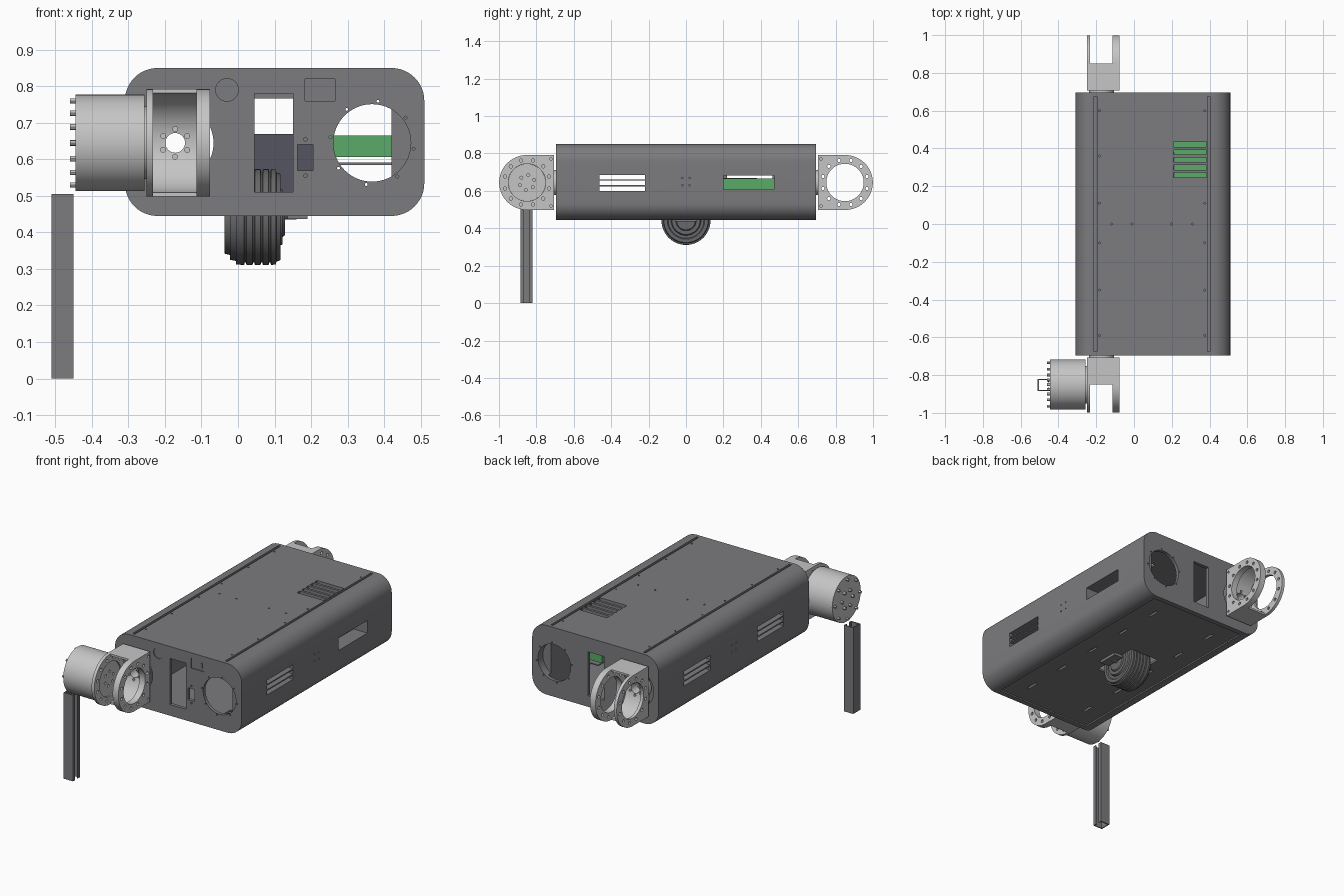
import bpy, bmesh
from math import cos, sin, pi, radians
from mathutils import Matrix, Vector

if "Cube" in bpy.data.objects:
    bpy.data.objects.remove(bpy.data.objects["Cube"])


def material(name, rgb):
    m = bpy.data.materials.new(name)
    m.use_nodes = True
    m.diffuse_color = (*rgb, 1)
    m.node_tree.nodes["Principled BSDF"].inputs["Base Color"].default_value = (*rgb, 1)
    return m


GREY = material("dark grey", (0.2, 0.197, 0.21))
METAL = material("light metal", (0.56, 0.56, 0.56))
GREEN = material("board green", (0.1, 0.4, 0.14))
BLUE = material("blue grey", (0.09, 0.09, 0.12))
RUBBER = material("wheel grey", (0.14, 0.14, 0.145))


# ---- helpers ----
def box(bm, x0, x1, y0, y1, z0, z1):
    lo, hi = Vector((x0, y0, z0)), Vector((x1, y1, z1))
    size = Matrix.Diagonal((*(hi - lo), 1))
    bmesh.ops.create_cube(bm, size=1, matrix=Matrix.Translation((lo + hi) / 2) @ size)


def cyl(bm, axis, centre, a, b, r, seg=48):
    """Cylinder along an axis from a to b; centre gives the other two coordinates."""
    mid = (a + b) / 2
    if axis == "x":
        pos, rot = (mid, *centre), Matrix.Rotation(pi / 2, 4, "Y")
    elif axis == "y":
        pos, rot = (centre[0], mid, centre[1]), Matrix.Rotation(pi / 2, 4, "X")
    else:
        pos, rot = (*centre, mid), Matrix.Identity(4)
    bmesh.ops.create_cone(bm, cap_ends=True, segments=seg, radius1=r, radius2=r,
                          depth=abs(b - a), matrix=Matrix.Translation(pos) @ rot)


def ring(bm, axis, centre, a, b, radius, count, r, start=0):
    for i in range(count):
        t = radians(start) + 2 * pi * i / count
        cyl(bm, axis, (centre[0] + radius * cos(t), centre[1] + radius * sin(t)), a, b, r, 12)


def prism(bm, pts, direction):
    face = bm.faces.new([bm.verts.new(p) for p in pts])
    out = bmesh.ops.extrude_face_region(bm, geom=[face])["geom"]
    bmesh.ops.translate(bm, vec=direction, verts=[v for v in out if isinstance(v, bmesh.types.BMVert)])


def finish(name, bm, mat):
    bmesh.ops.recalc_face_normals(bm, faces=bm.faces)
    mesh = bpy.data.meshes.new(name)
    bm.to_mesh(mesh)
    bm.free()
    mesh.materials.append(mat)
    ob = bpy.data.objects.new(name, mesh)
    bpy.context.collection.objects.link(ob)
    return ob


def activate(ob):
    bpy.ops.object.select_all(action="DESELECT")
    ob.select_set(True)
    bpy.context.view_layer.objects.active = ob


def cut(ob, bm):
    cutter = finish("cutter", bm, ob.data.materials[0])
    cutter.hide_render = True
    mod = ob.modifiers.new("cut", "BOOLEAN")
    mod.operation, mod.solver, mod.object = "DIFFERENCE", "EXACT", cutter
    activate(ob)
    bpy.ops.object.modifier_apply(modifier=mod.name)
    bpy.data.objects.remove(cutter)


def smooth(ob):
    activate(ob)
    bpy.ops.object.shade_smooth_by_angle(angle=radians(30))


def simple_box(name, mat, *dims):
    bm = bmesh.new()
    box(bm, *dims)
    return finish(name, bm, mat)


# ---- body: rounded hollow case ----
X0, X1, Y, Z0, Z1, R = -0.31, 0.51, 0.695, 0.445, 0.85, 0.09
JX, JY, JZ = -0.172, 0.85, 0.645          # joint centre
pts = []
for k, (cx, cz) in enumerate([(X1 - R, Z1 - R), (X0 + R, Z1 - R), (X0 + R, Z0 + R), (X1 - R, Z0 + R)]):
    for i in range(13):
        t = pi / 2 * (k + i / 12)
        pts.append((cx + R * cos(t), -Y, cz + R * sin(t)))
bm = bmesh.new()
prism(bm, pts, (0, 2 * Y, 0))
body = finish("body_case", bm, GREY)

bm = bmesh.new()
box(bm, -0.22, 0.42, -0.675, 0.675, 0.465, 0.835)
cut(body, bm)
bm = bmesh.new()                           # shallow recess under the case
box(bm, -0.21, 0.41, -0.665, 0.665, 0.4, 0.453)
cut(body, bm)

bm = bmesh.new()
box(bm, -0.05, 0.14, -0.145, 0.145, 0.43, 0.5)      # wheel well
for s in (-1, 1):                          # end wall openings
    a, b = s * 0.65, s * 0.72
    lo, hi = min(a, b), max(a, b)
    cyl(bm, "y", (0.367, 0.645), lo, hi, 0.106, 64)
    ring(bm, "y", (0.367, 0.645), lo, hi, 0.115, 8, 0.004, -8)
    cyl(bm, "y", (JX, JZ), lo, hi, 0.105, 64)
    box(bm, 0.045, 0.15, lo, hi, 0.51, 0.78 if s < 0 else 0.767)
box(bm, 0.163, 0.205, -0.72, -0.65, 0.57, 0.64)     # front switch and ports
for z in (0.555, 0.655):
    cyl(bm, "y", (0.185, z), -0.72, -0.685, 0.005, 12)
cyl(bm, "y", (-0.03, 0.79), -0.72, -0.69, 0.031)
box(bm, 0.183, 0.265, -0.72, -0.69, 0.76, 0.82)
for y, sides in ((-0.34, (-1, 1)), (0.34, (-1,))):  # side vents
    for s in sides:
        xa, xb = (0.4, 0.54) if s > 0 else (-0.34, -0.2)
        for i in range(3):
            box(bm, xa, xb, y - 0.122, y + 0.122, 0.6 + i * 0.031, 0.624 + i * 0.031)
box(bm, 0.4, 0.54, 0.2, 0.47, 0.608, 0.682)         # side window
for xa, xb in ((0.5, 0.54), (-0.34, -0.3)):
    ring(bm, "x", (0, 0.65), xa, xb, 0.028, 4, 0.004, 45)
for i in range(5):                         # top vent slots
    box(bm, 0.21, 0.385, 0.247 + i * 0.04, 0.273 + i * 0.04, 0.82, 0.87)
for x in (-0.204, 0.396):                  # top rails
    box(bm, x - 0.007, x + 0.007, -0.675, 0.675, 0.838, 0.87)
for y in (0.6, 0.36, 0.11, -0.1, -0.35, -0.59):
    for x in (-0.183, 0.375):
        if not (x > 0 and y == 0.36):
            cyl(bm, "z", (x, y), 0.842, 0.87, 0.005, 12)
for x in (-0.12, -0.01, 0.2, 0.31):
    cyl(bm, "z", (x, 0), 0.842, 0.87, 0.005, 12)
for x in (-0.1, 0.3):                      # underside slots
    for i in range(5):
        y = -0.52 + i * 0.26
        box(bm, x - 0.008, x + 0.008, y - 0.035, y + 0.035, 0.44, 0.48)
cut(body, bm)
smooth(body)

simple_box("port_insert", GREY, 0.24, 0.253, -0.693, -0.688, 0.775, 0.805)

# ---- inside parts ----
simple_box("circuit_block", GREEN, 0.2, 0.42, 0.2, 0.49, 0.607, 0.665)
simple_box("circuit_shelf", GREY, 0.225, 0.42, 0.2, 0.49, 0.585, 0.591)
simple_box("battery_box", BLUE, 0.0, 0.215, 0.16, 0.38, 0.49, 0.67)

# ---- wheel: stepped lathe about x ----
profile = [(-0.037, 0), (-0.037, 0.03), (-0.03, 0.03), (-0.03, 0.07), (-0.037, 0.075), (-0.037, 0.1),
           (-0.022, 0.104), (-0.022, 0.117), (-0.006, 0.12), (-0.005, 0.13)]
for x in (0.02, 0.043, 0.065, 0.087):      # tread grooves
    profile += [(x - 0.003, 0.131), (x - 0.002, 0.124), (x + 0.002, 0.124), (x + 0.003, 0.131)]
profile += [(0.104, 0.13), (0.105, 0.122), (0.116, 0.118), (0.116, 0.1), (0.11, 0.095), (0.11, 0.08),
            (0.122, 0.075), (0.122, 0.055), (0.128, 0.05), (0.128, 0)]
bm = bmesh.new()
vs = [bm.verts.new((x, 0, 0.442 + r)) for x, r in profile]
es = [bm.edges.new(p) for p in zip(vs, vs[1:])]
bmesh.ops.spin(bm, geom=vs + es, cent=(0, 0, 0.442), axis=(1, 0, 0), angle=2 * pi, steps=64)
bmesh.ops.remove_doubles(bm, verts=bm.verts, dist=0.0001)
smooth(finish("wheel", bm, RUBBER))
bm = bmesh.new()
cyl(bm, "x", (0, 0.455), 0.12, 0.16, 0.02, 24)
box(bm, 0.135, 0.19, -0.06, 0.06, 0.437, 0.47)
smooth(finish("wheel_mount", bm, GREY))

# ---- joint brackets at both ends ----
for s, name in ((-1, "front"), (1, "back")):
    cy, base = s * JY, s * 0.706
    bm = bmesh.new()
    pts = [(-0.25, base, JZ - 0.147), (-0.25, base, JZ + 0.147)]
    for i in range(33):
        t = pi / 2 - pi * i / 32
        pts.append((-0.25, cy + s * 0.149 * cos(t), JZ + 0.147 * sin(t)))
    prism(bm, pts, (0.174, 0, 0))
    bracket = finish(name + "_bracket", bm, METAL)
    bm = bmesh.new()                       # concave gap between the plates
    cyl(bm, "x", (cy, JZ), -0.232, -0.113, 0.136, 64)
    cut(bracket, bm)
    bm = bmesh.new()
    box(bm, -0.232, -0.113, min(cy, s * 1.1), max(cy, s * 1.1), 0.4, 0.9)
    cut(bracket, bm)
    bm = bmesh.new()                       # bearing hole, bolt circle, corner bolts
    cyl(bm, "x", (cy, JZ), -0.3, 0, 0.1, 64)
    ring(bm, "x", (cy, JZ), -0.3, 0, 0.122, 12, 0.009, 15)
    for z in (0.52, 0.77):
        cyl(bm, "x", (s * 0.722, z), -0.085, -0.05, 0.007, 12)
    cut(bracket, bm)
    bm = bmesh.new()                       # shaft hole and its screws
    ya, yb = sorted((s * 0.68, s * 0.78))
    cyl(bm, "y", (JX, JZ), ya, yb, 0.027, 32)
    ring(bm, "y", (JX, JZ), ya, yb, 0.038, 6, 0.007, 30)
    cut(bracket, bm)
    smooth(bracket)

    # turning collar between the bracket and the case
    bm = bmesh.new()
    cyl(bm, "y", (JX, JZ), *sorted((s * 0.66, s * 0.707)), 0.066)
    collar = finish(name + "_collar", bm, METAL)
    bm = bmesh.new()
    cyl(bm, "y", (JX, JZ), *sorted((s * 0.6, s * 0.75)), 0.027, 32)
    cut(collar, bm)
    smooth(collar)

# ---- motor on the front joint ----
bm = bmesh.new()
cyl(bm, "x", (-JY, JZ), -0.445, -0.256, 0.132, 64)
cyl(bm, "x", (-JY, JZ), -0.26, -0.24, 0.0995, 64)
motor = finish("motor", bm, METAL)
bm = bmesh.new()
ring(bm, "x", (-JY, JZ), -0.46, -0.435, 0.115, 8, 0.007)
ring(bm, "x", (-JY, JZ), -0.46, -0.435, 0.05, 6, 0.008)
ring(bm, "x", (-JY, JZ), -0.25, -0.22, 0.04, 6, 0.008, 20)
cut(motor, bm)
smooth(motor)

# ---- hanging channel with lips ----
bm = bmesh.new()
t, ya, yb = 0.006, -0.885, -0.82
sect = [(-0.51, ya), (-0.45, ya), (-0.45, ya + 0.02), (-0.45 - t, ya + 0.02), (-0.45 - t, ya + t),
        (-0.51 + t, ya + t), (-0.51 + t, yb - t), (-0.45 - t, yb - t), (-0.45 - t, yb - 0.02),
        (-0.45, yb - 0.02), (-0.45, yb), (-0.51, yb)]
prism(bm, [(x, y, 0) for x, y in sect], (0, 0, 0.505))
finish("arm_channel", bm, GREY)
